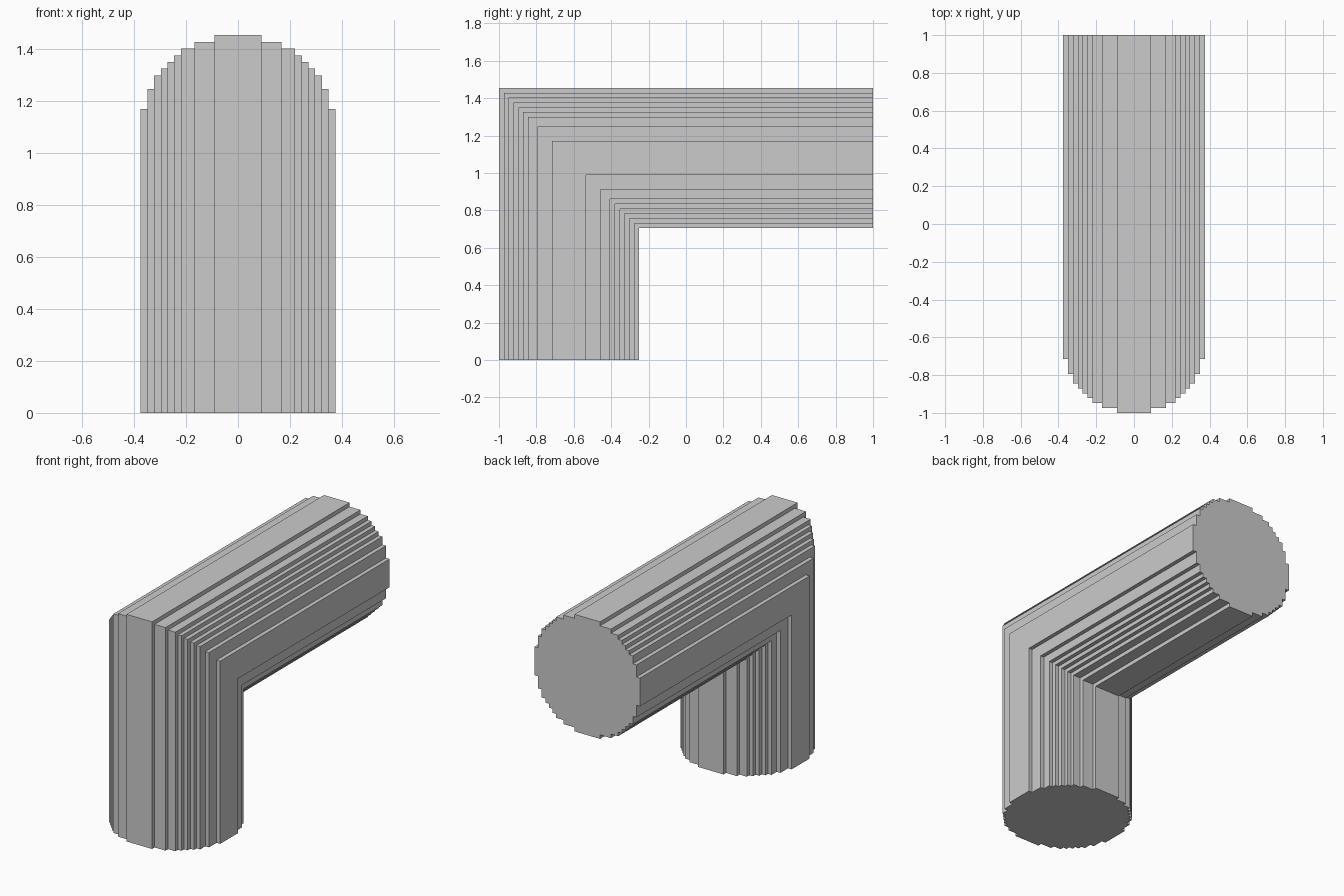
import bpy
import bmesh

cube = bpy.data.objects.get("Cube")
if cube:
    bpy.data.objects.remove(cube, do_unlink=True)

STEP = 0.75 / 29            # size of one stair step on the round section
LEG_Y, ARM_Z = -0.625, 1.08  # centre lines of the leg and the arm
BACK_Y = 1.0

# Stepped round section: half width and half depth of each stair, in steps
STAIRS = [(3.5, 14.5), (6.5, 13.5), (8.5, 12.5), (9.5, 11.5), (10.5, 10.5),
          (11.5, 9.5), (12.5, 8.5), (13.5, 6.5), (14.5, 3.5)]


def stepped_circle():
    """Closed outline made from one quarter mirrored around both axes."""
    quarter = []
    for i, (w, d) in enumerate(STAIRS):
        quarter.append((w, d))
        if i + 1 < len(STAIRS):
            quarter.append((w, STAIRS[i + 1][1]))
    right = quarter + [(w, -d) for w, d in reversed(quarter)]
    left = [(-w, d) for w, d in reversed(right)]
    return [(w * STEP, d * STEP) for w, d in right + left]


# Sweep the section up the leg, through the mitred corner and along the arm
outline = stepped_circle()
bm = bmesh.new()
rings = [
    [bm.verts.new((u, LEG_Y + v, 0)) for u, v in outline],
    [bm.verts.new((u, LEG_Y + v, ARM_Z - v)) for u, v in outline],
    [bm.verts.new((u, BACK_Y, ARM_Z - v)) for u, v in outline],
]
n = len(outline)
for a, b in zip(rings, rings[1:]):
    for i in range(n):
        j = (i + 1) % n
        bm.faces.new((a[i], a[j], b[j], b[i]))

# End caps
bm.faces.new(rings[0])
bm.faces.new(rings[-1])
bmesh.ops.recalc_face_normals(bm, faces=bm.faces[:])

mesh = bpy.data.meshes.new("elbow_pipe")
bm.to_mesh(mesh)
bm.free()
pipe = bpy.data.objects.new("elbow_pipe", mesh)
bpy.context.collection.objects.link(pipe)

# Single plain grey
grey = bpy.data.materials.new("light_grey")
grey.use_nodes = True
colour = (0.6, 0.6, 0.6, 1.0)
grey.diffuse_color = colour
grey.node_tree.nodes["Principled BSDF"].inputs["Base Color"].default_value = colour
mesh.materials.append(grey)
